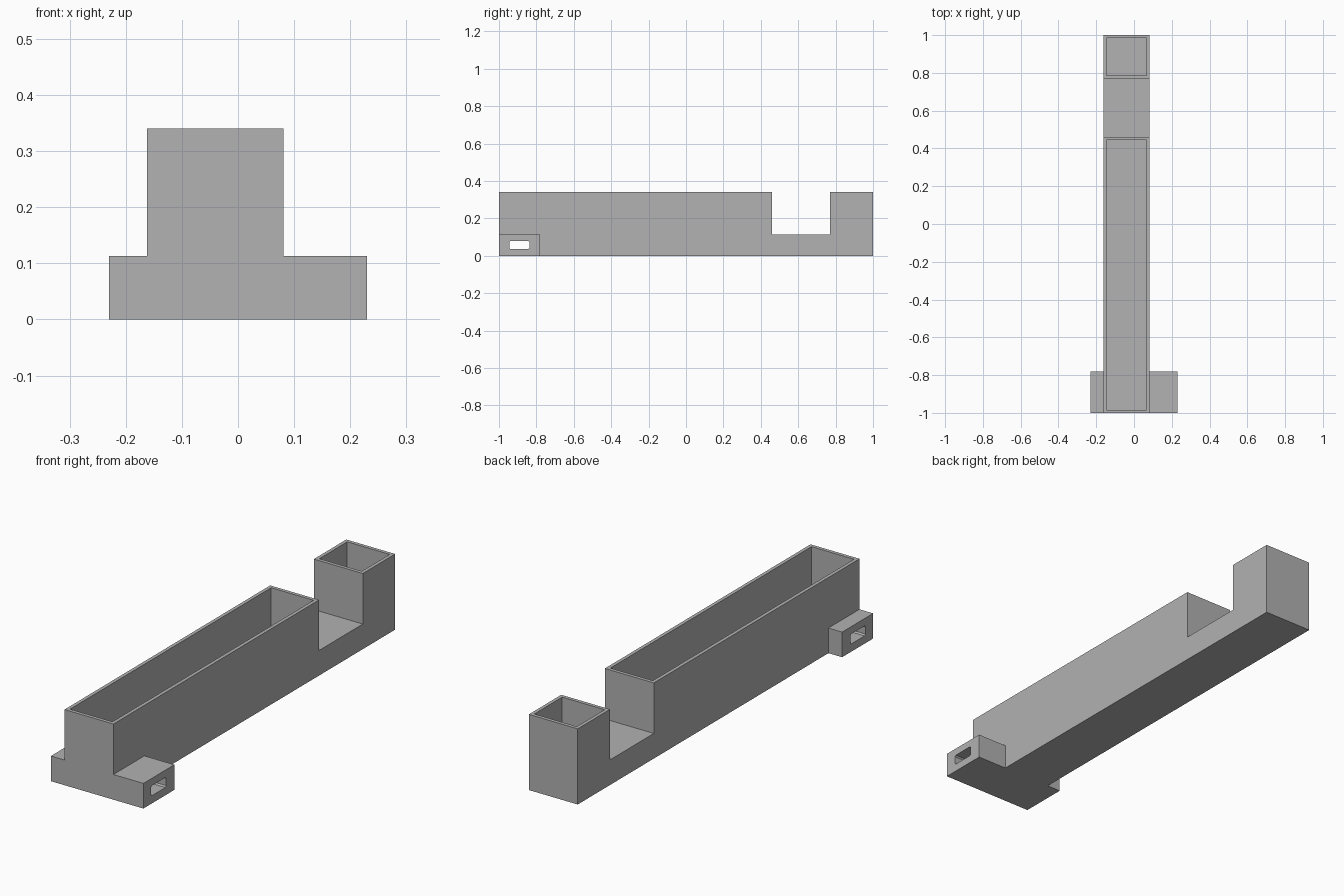
import bpy
import bmesh

# Remove the default object
if "Cube" in bpy.data.objects:
    bpy.data.objects.remove(bpy.data.objects["Cube"], do_unlink=True)

HEIGHT, DECK = 0.34, 0.113          # rim height and base height
LEFT, RIGHT = 0.081, -0.162         # body sides
WALL = 0.016
GAP_FRONT, GAP_BACK = 0.46, 0.77    # open gap between the two bins

grey = bpy.data.materials.new("plain grey")
grey.use_nodes = True
colour = (0.445, 0.445, 0.445, 1)
grey.diffuse_color = colour
grey.node_tree.nodes["Principled BSDF"].inputs["Base Color"].default_value = colour


def prism(name, profile, x0, x1):
    """Extrude a (y, z) profile from x0 to x1."""
    bm = bmesh.new()
    face = bm.faces.new([bm.verts.new((x0, y, z)) for y, z in profile])
    new = bmesh.ops.extrude_face_region(bm, geom=[face])["geom"]
    moved = [v for v in new if isinstance(v, bmesh.types.BMVert)]
    bmesh.ops.translate(bm, verts=moved, vec=(x1 - x0, 0, 0))
    bmesh.ops.recalc_face_normals(bm, faces=bm.faces)
    mesh = bpy.data.meshes.new(name)
    bm.to_mesh(mesh)
    bm.free()
    mesh.materials.append(grey)
    obj = bpy.data.objects.new(name, mesh)
    bpy.context.collection.objects.link(obj)
    return obj


def box(name, x0, x1, y0, y1, z0, z1):
    return prism(name, [(y0, z0), (y1, z0), (y1, z1), (y0, z1)], x0, x1)


def combine(target, tool, operation):
    """Apply a boolean and discard the tool."""
    mod = target.modifiers.new(operation, "BOOLEAN")
    mod.operation, mod.object, mod.solver = operation, tool, "EXACT"
    bpy.context.view_layer.objects.active = target
    bpy.ops.object.modifier_apply(modifier=mod.name)
    bpy.data.objects.remove(tool, do_unlink=True)


# Long body with a notch between the two bins
body = prism("tray_body", [
    (-1, 0), (1, 0), (1, HEIGHT), (GAP_BACK, HEIGHT), (GAP_BACK, DECK),
    (GAP_FRONT, DECK), (GAP_FRONT, HEIGHT), (-1, HEIGHT)], RIGHT, LEFT)

# Mounting foot that sticks out on both sides at the front
combine(body, box("mounting_foot", -0.23, 0.23, -1, -0.78, 0, DECK), "UNION")

# Open bins
for y0, y1 in ((-1, GAP_FRONT), (GAP_BACK, 1)):
    pocket = box("pocket_cutter", RIGHT + WALL, LEFT - WALL,
                 y0 + WALL, y1 - WALL, DECK, HEIGHT + 0.1)
    combine(body, pocket, "DIFFERENCE")

# Strap slot through the foot, with clipped corners
y0, y1, z0, z1, c = -0.945, -0.838, 0.035, 0.08, 0.006
slot = prism("slot_cutter", [
    (y0 + c, z0), (y1 - c, z0), (y1, z0 + c), (y1, z1 - c),
    (y1 - c, z1), (y0 + c, z1), (y0, z1 - c), (y0, z0 + c)], -0.3, 0.3)
combine(body, slot, "DIFFERENCE")
